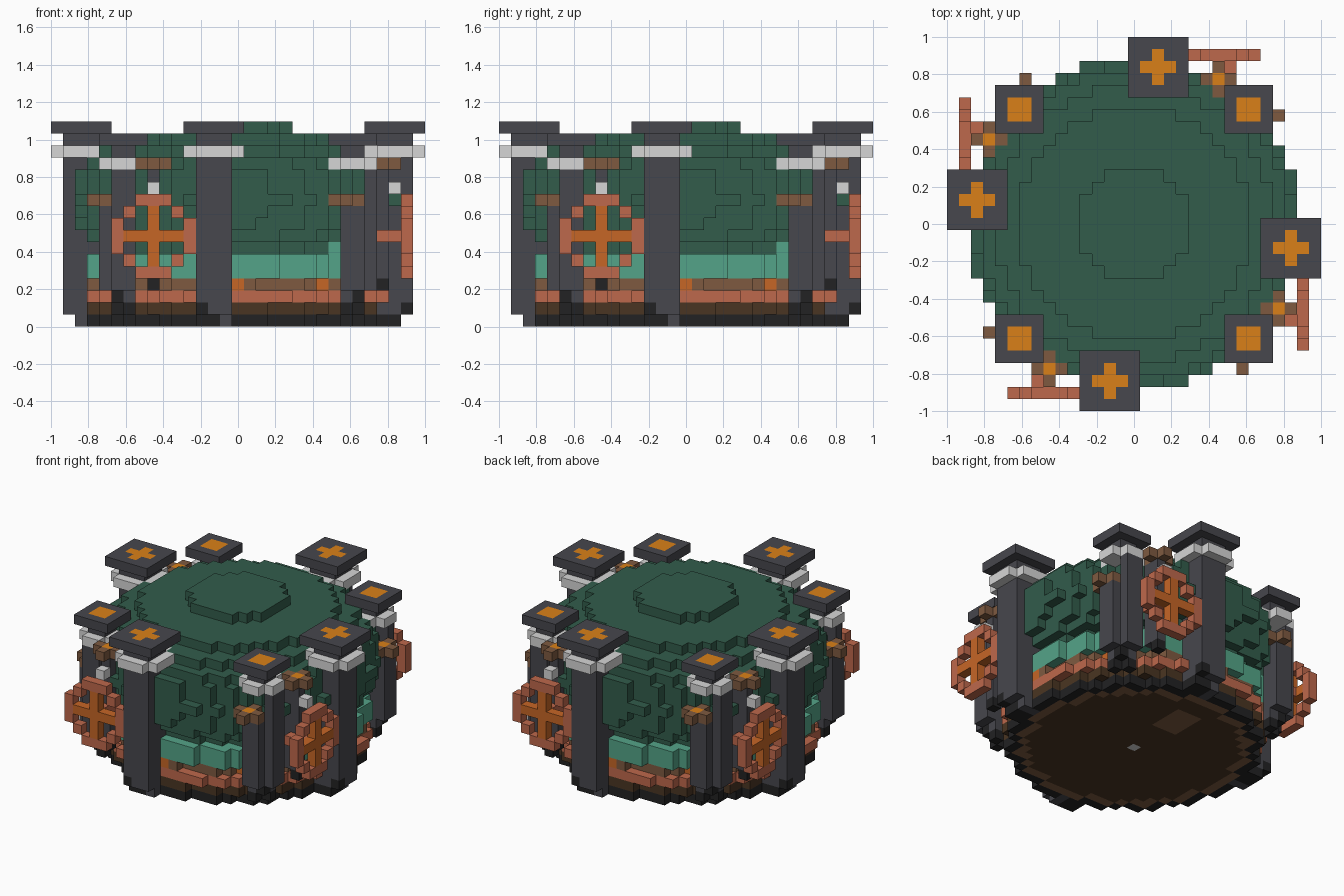
import bpy
import bmesh
from mathutils import Vector

cube = bpy.data.objects.get("Cube")
if cube:
    bpy.data.objects.remove(cube, do_unlink=True)

V = 2 / 31  # voxel size


# Colours
def linear(c):
    c /= 255
    return c / 12.92 if c <= 0.04045 else ((c + 0.055) / 1.055) ** 2.4


PALETTE = {
    "dark_grey": (71, 71, 77), "pale_grey": (214, 214, 214),
    "dark_green": (50, 92, 75), "light_green": (84, 164, 136),
    "copper": (190, 104, 76), "orange": (218, 128, 24),
    "rust": (198, 102, 38), "brown": (126, 90, 64),
    "black": (34, 34, 35), "dark_brown": (74, 53, 34),
}
MATS = {}
for name, rgb in PALETTE.items():
    m = bpy.data.materials.new(name)
    m.use_nodes = True
    col = [linear(c) for c in rgb] + [1]
    m.diffuse_color = col
    m.node_tree.nodes["Principled BSDF"].inputs["Base Color"].default_value = col
    MATS[name] = m
NAMES = list(MATS)

cells = {}  # (i, j, k) -> (part, colour)


def span(a, b):
    return range(a, b + 1)


def disc(part, colour, k, r2):
    for i in span(-14, 14):
        for j in span(-14, 14):
            if i * i + j * j <= r2:
                cells[i, j, k] = (part, colour)


def four(part, colour, xs, ys, zs):
    """Place a block and its three quarter-turn copies."""
    for i in xs:
        for j in ys:
            for k in zs:
                a, b = i, j
                for n in range(4):
                    cells[a, b, k] = (part, colour)
                    a, b = -b, a


def plus(part, colour, i, j, ks):
    four(part, colour, span(i - 1, i + 1), [j], ks)
    four(part, colour, [i], span(j - 1, j + 1), ks)


# Base rings, with a worn patch underneath, and stacked bands
disc("base", "black", 0, 148)
disc("base", "brown", 0, 128)
disc("base", "dark_brown", 0, 106)
for i in span(-1, 1):
    for j in span(5, 8):
        cells[i, j, 0] = ("base", "brown")
cells[0, 0, 0] = ("base", "pale_grey")
disc("base", "dark_brown", 1, 150)
disc("copper_band", "copper", 2, 160)
disc("brown_band", "brown", 3, 146)
for k in (4, 5):
    disc("light_band", "light_green", k, 158)

# Dome, layer by layer
for k, r2 in enumerate((134, 158, 171, 173, 186, 175, 173, 160, 134, 90, 21), 6):
    disc("dome", "dark_green", k, r2)
four("light_band", "light_green", [8], [-9], [6])

# Lamps set in the brown band
four("brown_band", "rust", [0], [-12], [3])
four("brown_band", "rust", [7], [-9], [3])

# Large pillars
four("large_pillar", "dark_grey", span(-3, -1), span(-14, -12), span(1, 15))
four("large_pillar", "black", span(-3, -2), span(-13, -12), [0])
four("large_pillar", "dark_grey", [-1], span(-13, -12), [0])
four("large_pillar", "black", [-3], [-14], [1])
four("large_collar", "pale_grey", span(-4, 0), span(-14, -12), [14])
four("large_collar", "pale_grey", span(-3, -1), span(-15, -11), [14])
four("large_cap", "dark_grey", span(-4, 0), span(-15, -11), [16])
plus("large_cap", "orange", -2, -13, [16])

# Corner pillars with a side wall and a low stub
four("corner_pillar", "dark_grey", span(-10, -9), [-11], span(3, 12))
four("corner_pillar", "dark_grey", span(9, 10), span(-10, -9), span(2, 9))
four("corner_pillar", "black", [10], [-10], [2])
four("corner_pillar", "black", [9], [-10], [1])
four("corner_pillar", "black", [10], [-9], [1])
four("corner_pillar", "dark_grey", span(9, 10), span(-10, -9), [14])
four("corner_stub", "dark_grey", span(9, 10), [-11], span(3, 9))
plus("stub_cap", "brown", 9, -11, [10])
four("stub_cap", "orange", [9], [-11], [10])
four("corner_collar", "pale_grey", span(8, 11), span(-10, -9), [13])
four("corner_collar", "pale_grey", span(9, 10), span(-11, -8), [13])
four("corner_cap", "dark_grey", span(8, 11), span(-11, -8), [15])
four("corner_cap", "orange", span(9, 10), span(-10, -9), [15])

# Wheel posts
four("wheel_post", "dark_grey", [-7], span(-12, -11), span(4, 12))
four("wheel_post", "black", [-7], [-12], [3])
four("wheel_post", "pale_grey", [-7], [-13], [11])
plus("post_cap", "brown", -7, -12, [13])
four("post_cap", "orange", [-7], [-12], [13])

# Spoked wheels and their axles
four("wheel_axle", "copper", span(-8, -7), span(-13, -12), [7])
four("wheel", "rust", span(-9, -5), [-14], [7])
four("wheel", "rust", [-7], [-14], span(5, 9))
for s in (-1, 1):
    four("wheel", "copper", span(-8, -6), [-14], [7 + 3 * s])
    four("wheel", "copper", [-7 + 3 * s], [-14], span(6, 8))
    for t in (-1, 1):
        four("wheel", "copper", [-7 + 2 * s], [-14], [7 + 2 * t])

# One mesh per part, keeping only exposed faces
meshes = {}
for (i, j, k), (part, colour) in cells.items():
    bm, verts = meshes.setdefault(part, (bmesh.new(), {}))
    for axis in range(3):
        for side in (0, 1):
            step = [0, 0, 0]
            step[axis] = 2 * side - 1
            if (i + step[0], j + step[1], k + step[2]) in cells:
                continue
            u, w = (axis + 1) % 3, (axis + 2) % 3
            ring = []
            for a, b in ((0, 0), (1, 0), (1, 1), (0, 1)):
                p = [i, j, k]
                p[axis] += side
                p[u] += a
                p[w] += b
                key = tuple(p)
                if key not in verts:
                    verts[key] = bm.verts.new(Vector((p[0] - 0.5, p[1] - 0.5, p[2])) * V)
                ring.append(verts[key])
            face = bm.faces.new(ring if side else ring[::-1])
            face.material_index = NAMES.index(colour)

for part, (bm, verts) in meshes.items():
    mesh = bpy.data.meshes.new(part)
    bm.to_mesh(mesh)
    bm.free()
    for name in NAMES:
        mesh.materials.append(MATS[name])
    bpy.context.scene.collection.objects.link(bpy.data.objects.new(part, mesh))
